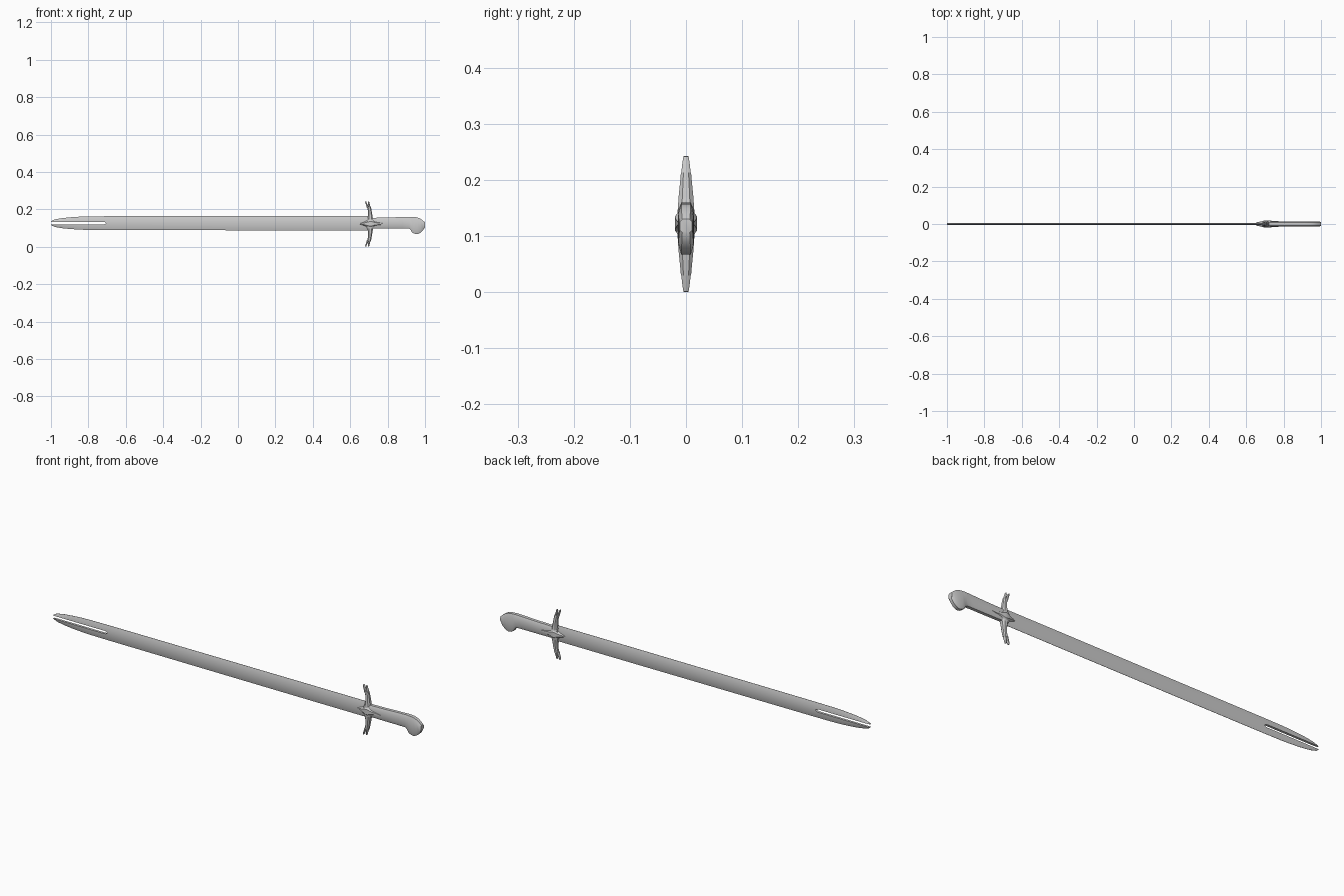
import bpy, bmesh, math

if "Cube" in bpy.data.objects:
    bpy.data.objects.remove(bpy.data.objects["Cube"])

BLADE_Z, GUARD_Z = 0.126, 0.1215


def finish(bm, name, angle=35):
    bmesh.ops.remove_doubles(bm, verts=bm.verts, dist=1e-5)
    bmesh.ops.recalc_face_normals(bm, faces=bm.faces)
    mesh = bpy.data.meshes.new(name)
    bm.to_mesh(mesh)
    bm.free()
    ob = bpy.data.objects.new(name, mesh)
    bpy.context.collection.objects.link(ob)
    bpy.ops.object.select_all(action='DESELECT')
    ob.select_set(True)
    bpy.context.view_layer.objects.active = ob
    bpy.ops.object.shade_smooth_by_angle(angle=math.radians(angle))
    return ob


def loft(bm, rings):
    """Skin closed rings of points and cap both ends."""
    rows = [[bm.verts.new(p) for p in ring] for ring in rings]
    n = len(rows[0])
    for a, b in zip(rows, rows[1:]):
        for i in range(n):
            j = (i + 1) % n
            bm.faces.new((a[i], a[j], b[j], b[i]))
    bm.faces.new(rows[0])
    bm.faces.new(rows[-1][::-1])


def octagon(a, b, f=0.5):
    """Chamfered section: half sizes a and b."""
    return [(a, b * f), (a * f, b), (-a * f, b), (-a, b * f),
            (-a, -b * f), (-a * f, -b), (a * f, -b), (a, -b * f)]


# Blade: lens section, two mirrored halves with a slot splitting the tip
outline = [(-1.0, .0085), (-.992, .015), (-.975, .021), (-.94, .027), (-.9, .031),
           (-.85, .0345), (-.8, .0362), (-.72, .0369), (-.712, .037), (-.705, .037),
           (-.4, .0375), (0, .038), (.4, .0385), (.72, .0385)]
STEPS = 6
bm = bmesh.new()
for side in (1, -1):
    rows = []
    for x, w in outline:
        slot = .0072 if x < -.715 else (.0055 if x < -.71 else 0)
        front, back = [], []
        for k in range(STEPS + 1):
            d = slot + (w - slot) * k / STEPS
            y = .0055 * (1 - (d / max(w, .012)) ** 2) + .0006
            front.append((x, -y, BLADE_Z + side * d))
            back.append((x, y, BLADE_Z + side * d))
        rows.append([bm.verts.new(p) for p in front + back[::-1]])
    n = len(rows[0])
    for r, (a, b) in enumerate(zip(rows, rows[1:])):
        for i in range(n):
            # The inner wall exists only along the slot
            if i == n - 1 and outline[r][0] > -.71:
                continue
            j = (i + 1) % n
            bm.faces.new((a[i], a[j], b[j], b[i]))
    bm.faces.new(rows[0])
    bm.faces.new(rows[-1])
finish(bm, "blade")

# Grip and hooked pommel: x, bottom z, top z, half thickness
grip = [(.69, .099, .154, .013), (.80, .098, .156, .013), (.88, .098, .159, .013),
        (.915, .097, .160, .0135), (.924, .088, .160, .014), (.930, .077, .1595, .014),
        (.942, .070, .159, .014), (.958, .067, .157, .014), (.975, .074, .150, .0135),
        (.990, .088, .139, .0125), (1.0, .106, .130, .011)]
bm = bmesh.new()
loft(bm, [[(x, u, (lo + hi) / 2 + v) for u, v in octagon(t, (hi - lo) / 2, .6)]
          for x, lo, hi, t in grip])
finish(bm, "grip")

# Guard arms with forked, swept tips: height, centre x, half width, half depth
arm = [(0, .708, .030, .0165), (.014, .708, .021, .016), (.028, .707, .0145, .0145),
       (.05, .707, .011, .013), (.075, .704, .010, .0105), (.092, .700, .0105, .009)]
prongs = [[(.086, .695, .0055, .009), (.100, .690, .005, .0075),
           (.112, .685, .004, .006), (.1215, .682, .0025, .0045)],
          [(.086, .704, .0055, .009), (.100, .701, .005, .0075),
           (.112, .699, .004, .006), (.1205, .698, .0025, .0045)]]
for side, label in ((1, "upper"), (-1, "lower")):
    bm = bmesh.new()
    for stations in [arm] + prongs:
        loft(bm, [[(cx + u, v, GUARD_Z + side * h) for u, v in octagon(w, d)]
                  for h, cx, w, d in stations])
    finish(bm, label + "_guard_arm")

# Pointed langets over blade and grip: x, half height, half depth
langet = [(.651, .002, .007), (.660, .006, .010), (.675, .010, .013), (.690, .018, .017),
          (.703, .027, .020), (.715, .027, .020), (.728, .017, .018),
          (.745, .011, .0165), (.765, .008, .0155), (.781, .002, .0135)]
bm = bmesh.new()
loft(bm, [[(x, u, .1225 + v) for u, v in octagon(d, h, .45)] for x, h, d in langet])
finish(bm, "langets")
